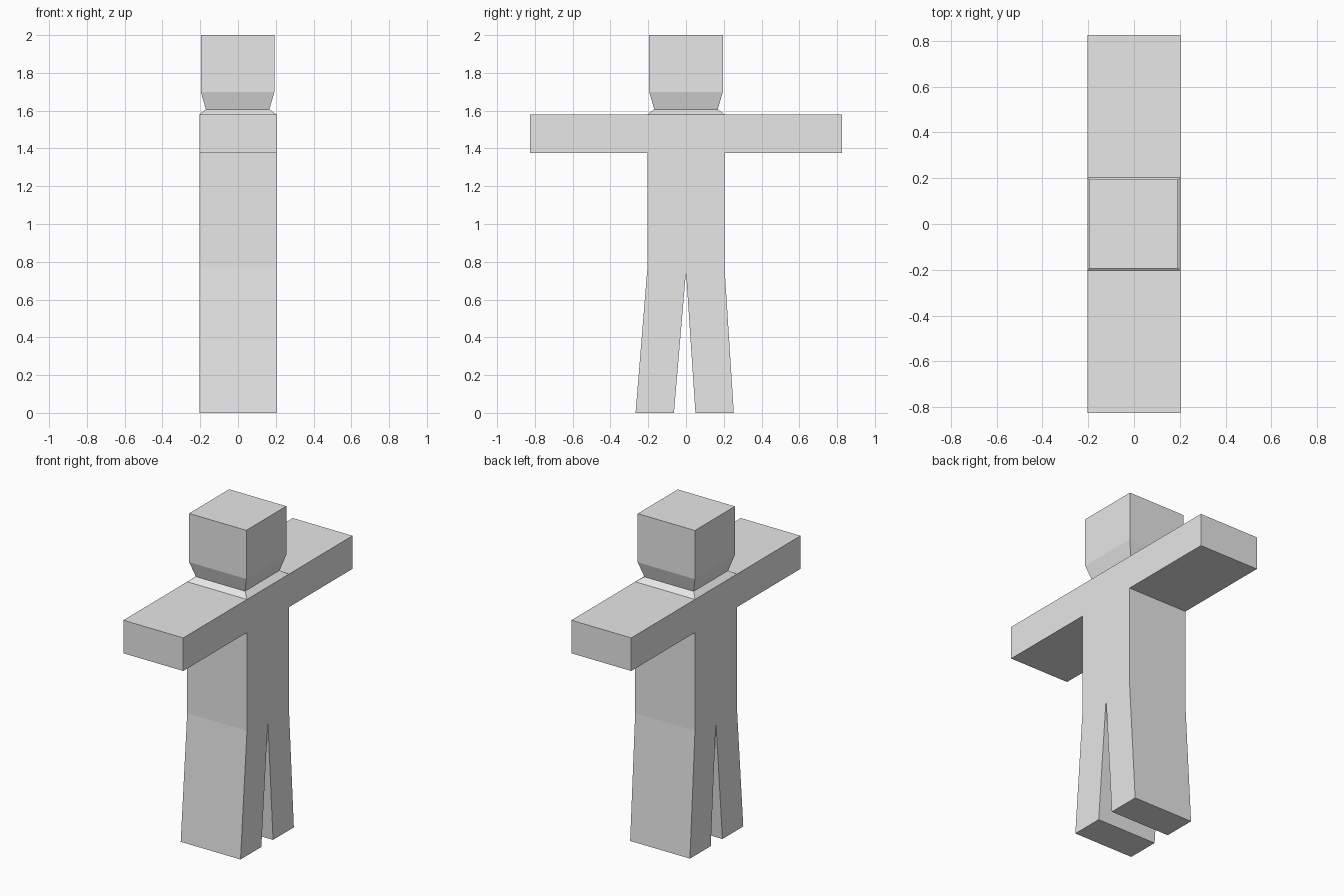
import bpy
import bmesh

if "Cube" in bpy.data.objects:
    bpy.data.objects.remove(bpy.data.objects["Cube"])

grey = bpy.data.materials.new("light grey")
grey.diffuse_color = (0.8, 0.8, 0.8, 1.0)
grey.use_nodes = True
grey.node_tree.nodes["Principled BSDF"].inputs["Base Color"].default_value = grey.diffuse_color


def finish(name, bm):
    bmesh.ops.recalc_face_normals(bm, faces=bm.faces)
    mesh = bpy.data.meshes.new(name)
    bm.to_mesh(mesh)
    bm.free()
    mesh.materials.append(grey)
    obj = bpy.data.objects.new(name, mesh)
    bpy.context.collection.objects.link(obj)
    return obj


# Torso, arms and legs: one side outline (y, z) extruded across x
HALF = 0.204
outline = [
    (-0.825, 1.58), (-0.825, 1.376), (-HALF, 1.376), (-HALF, 0.77),
    (-0.267, 0.0), (-0.064, 0.0), (0.0, 0.75), (0.05, 0.0), (0.253, 0.0),
    (HALF, 0.77), (HALF, 1.376), (0.825, 1.376), (0.825, 1.58),
]
bm = bmesh.new()
side = bm.faces.new([bm.verts.new((-HALF, y, z)) for y, z in outline])
grown = bmesh.ops.extrude_face_region(bm, geom=[side], use_keep_orig=True)
moved = [v for v in grown["geom"] if isinstance(v, bmesh.types.BMVert)]
bmesh.ops.translate(bm, verts=moved, vec=(2 * HALF, 0, 0))
finish("body_with_arms_and_legs", bm)


# Square sections (half width, height, x centre) joined into a tapered block
def square_loft(name, sections):
    bm = bmesh.new()
    rings = []
    for h, z, cx in sections:
        rings.append([bm.verts.new((cx + sx * h, sy * h, z))
                      for sx, sy in ((-1, -1), (1, -1), (1, 1), (-1, 1))])
    for low, high in zip(rings, rings[1:]):
        for i in range(4):
            j = (i + 1) % 4
            bm.faces.new((low[i], low[j], high[j], high[i]))
    bm.faces.new(rings[-1])
    return finish(name, bm)


# Collar slope, narrow neck, widening jaw and box head
square_loft("neck_and_head", [
    (HALF, 1.58, 0.0), (0.168, 1.607, -0.002),
    (0.195, 1.70, -0.002), (0.195, 2.0, -0.002),
])
